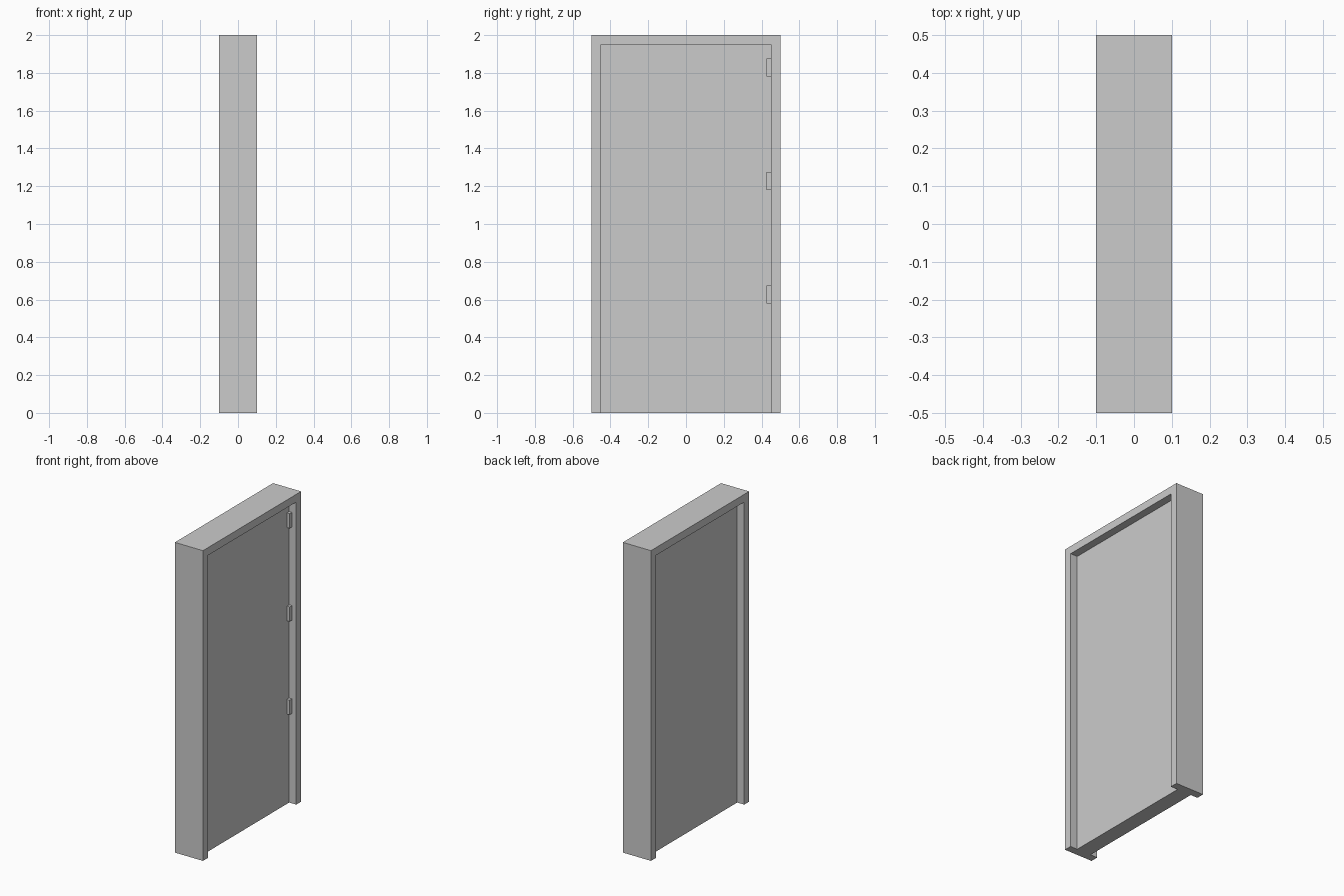
import bpy
import bmesh
from mathutils import Vector

cube = bpy.data.objects.get("Cube")
if cube:
    bpy.data.objects.remove(cube, do_unlink=True)

# Overall sizes
HALF_DEPTH, HALF_WIDTH, HEIGHT = 0.1, 0.5, 2.0
JAMB = 0.05
DOOR_HALF = 0.05

grey = bpy.data.materials.new("plain_grey")
grey.use_nodes = True
grey.diffuse_color = (0.6, 0.6, 0.6, 1)
grey.node_tree.nodes["Principled BSDF"].inputs["Base Color"].default_value = (0.6, 0.6, 0.6, 1)


def extrude_profile(name, outline, x0, x1):
    """Extrude a closed (y, z) outline from x0 to x1."""
    bm = bmesh.new()
    face = bm.faces.new([bm.verts.new((x0, y, z)) for y, z in outline])
    result = bmesh.ops.extrude_face_region(bm, geom=[face])
    moved = [v for v in result["geom"] if isinstance(v, bmesh.types.BMVert)]
    bmesh.ops.translate(bm, verts=moved, vec=Vector((x1 - x0, 0, 0)))
    bmesh.ops.recalc_face_normals(bm, faces=bm.faces)
    mesh = bpy.data.meshes.new(name)
    bm.to_mesh(mesh)
    bm.free()
    mesh.materials.append(grey)
    obj = bpy.data.objects.new(name, mesh)
    bpy.context.collection.objects.link(obj)
    return obj


def rectangle(y0, y1, z0, z1):
    return [(y0, z0), (y1, z0), (y1, z1), (y0, z1)]


# Door frame: two jambs and a head in one piece, open at the floor
inner = HALF_WIDTH - JAMB
top = HEIGHT - JAMB
extrude_profile("door_frame", [
    (-HALF_WIDTH, 0), (-inner, 0), (-inner, top), (inner, top),
    (inner, 0), (HALF_WIDTH, 0), (HALF_WIDTH, HEIGHT), (-HALF_WIDTH, HEIGHT),
], -HALF_DEPTH, HALF_DEPTH)

# Door leaf, recessed equally on both sides
extrude_profile("door_leaf", rectangle(-inner, inner, 0, top), -DOOR_HALF, DOOR_HALF)

# Hinges on one side of the leaf, against the back jamb
for label, z in (("lower", 0.627), ("middle", 1.228), ("upper", 1.829)):
    extrude_profile(label + "_hinge", rectangle(inner - 0.024, inner, z - 0.047, z + 0.047),
                    DOOR_HALF, DOOR_HALF + 0.02)
